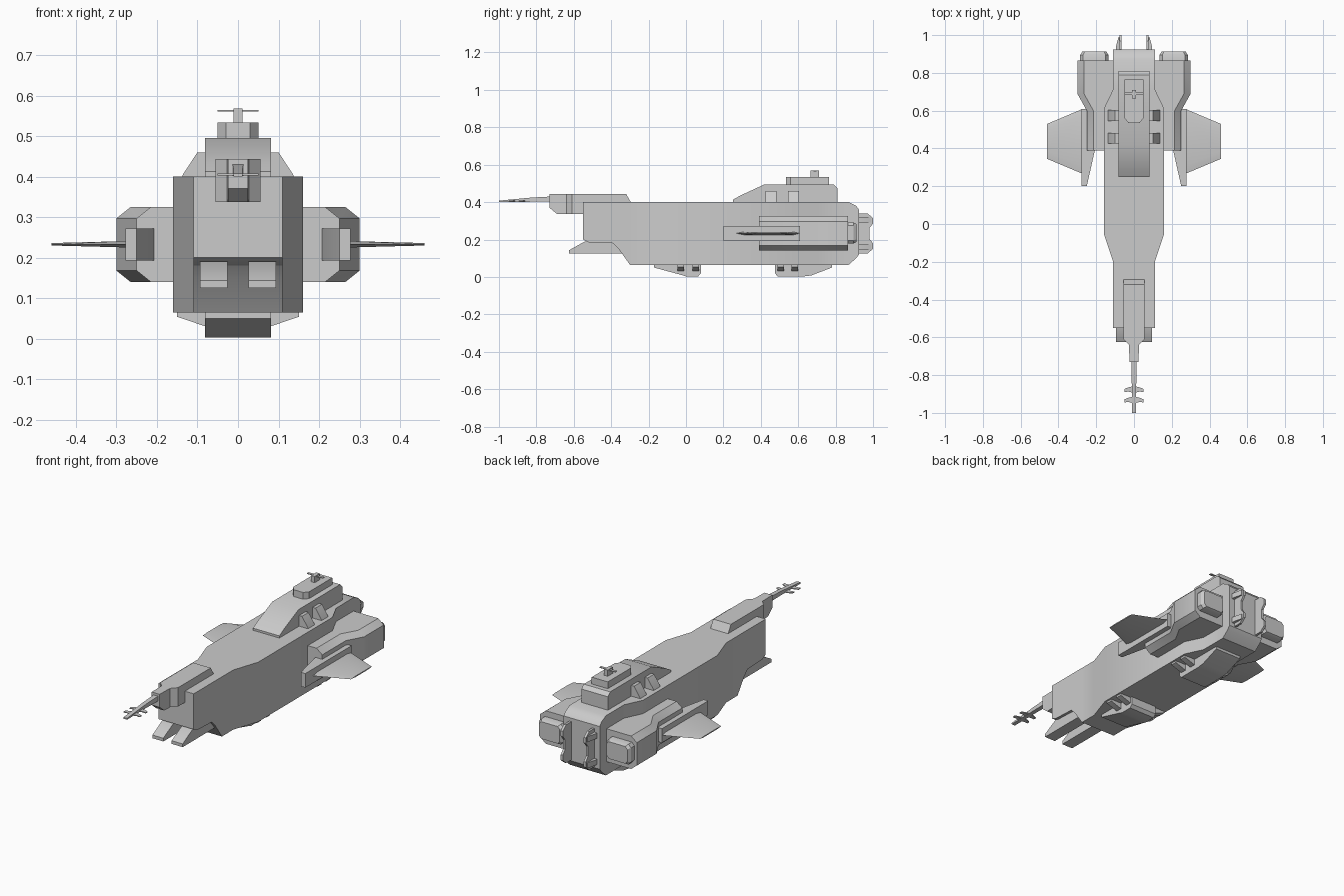
import bpy, bmesh, math

if "Cube" in bpy.data.objects:
    bpy.data.objects.remove(bpy.data.objects["Cube"])


def finish(name, bm, mirror=False):
    bmesh.ops.recalc_face_normals(bm, faces=bm.faces)
    me = bpy.data.meshes.new(name)
    bm.to_mesh(me)
    bm.free()
    ob = bpy.data.objects.new(name, me)
    bpy.context.collection.objects.link(ob)
    if mirror:
        ob.modifiers.new("mirror", 'MIRROR').use_mirror_merge = False
    bpy.ops.object.select_all(action='DESELECT')
    ob.select_set(True)
    bpy.context.view_layer.objects.active = ob
    bpy.ops.object.shade_smooth_by_angle(angle=math.radians(30))
    return ob


def loft(name, rings, mirror=False):
    """Skin a list of equal-length point rings and cap the ends."""
    bm = bmesh.new()
    vs = [[bm.verts.new(p) for p in r] for r in rings]
    n = len(vs[0])
    for a, b in zip(vs, vs[1:]):
        for i in range(n):
            j = (i + 1) % n
            bm.faces.new((a[i], a[j], b[j], b[i]))
    bm.faces.new(vs[0])
    bm.faces.new(vs[-1])
    return finish(name, bm, mirror)


def rect_loft(name, secs, mirror=False):
    """Sections along y: (y, x0, x1, z0, z1)."""
    return loft(name, [[(x0, y, z0), (x1, y, z0), (x1, y, z1), (x0, y, z1)]
                       for y, x0, x1, z0, z1 in secs], mirror)


def side_profile(name, pts, x0, x1, mirror=False):
    """Extrude a (y, z) outline across x."""
    return loft(name, [[(x, y, z) for y, z in pts] for x in (x0, x1)], mirror)


def plan_profile(name, pts, z0, z1, mirror=False):
    """Extrude an (x, y) outline upward."""
    return loft(name, [[(x, y, z) for x, y in pts] for z in (z0, z1)], mirror)


def front_profile(name, pts, y0, y1, mirror=False):
    """Extrude an (x, z) outline along y."""
    return loft(name, [[(x, y, z) for x, z in pts] for y in (y0, y1)], mirror)


# main hull
rect_loft("hull", [(y, -w, w, a, b) for y, w, a, b in [
    (-0.55, .11, .20, .40), (-0.52, .11, .185, .40), (-0.39, .11, .18, .40),
    (-0.36, .11, .15, .40), (-0.30, .11, .065, .40), (-0.20, .11, .065, .40),
    (-0.05, .16, .065, .40), (0.61, .16, .065, .40), (0.71, .112, .065, .40),
    (0.87, .112, .065, .40), (0.91, .112, .10, .38), (0.925, .112, .12, .36)]])

# nose gun: housing, barrel, muzzle fins
rect_loft("gun_housing", [(y, -w, w, a, b) for y, w, a, b in [
    (-0.73, .025, .37, .443), (-0.69, .025, .337, .443), (-0.64, .027, .337, .443),
    (-0.61, .055, .337, .443), (-0.32, .055, .337, .443), (-0.295, .055, .337, .40)]])
rect_loft("gun_barrel", [(-1.0, -.011, .011, .40, .408), (-0.83, -.012, .012, .402, .424),
                         (-0.72, -.014, .014, .402, .43)])
for i, y in enumerate((-0.93, -0.875)):
    plan_profile(f"muzzle_fin_{i}", [(.01, y - .017), (.03, y - .012), (.05, y - .015),
                                     (.05, y + .002), (.03, y + .01), (.01, y + .015)],
                 .403, .408, True)

# chin prongs
side_profile("chin_prong", [(-.625, .125), (-.625, .143), (-.54, .19), (-.36, .19), (-.33, .125)],
             .026, .094, True)

# bridge superstructure, turret block and antenna
side_profile("bridge", [(.25, .39), (.25, .412), (.29, .435), (.42, .495), (.79, .495),
                        (.81, .475), (.81, .39)], -.082, .082)
plan_profile("bridge_turret", [(-.05, .56), (-.03, .535), (.03, .535), (.05, .56),
                               (.05, .765), (-.05, .765)], .49, .533)
rect_loft("antenna_post", [(.665, -.011, .011, .53, .568), (.71, -.011, .011, .53, .568)])
rect_loft("antenna_bar", [(.682, -.05, .05, .56, .564), (.697, -.05, .05, .56, .564)])
for i, y in enumerate((.425, .545)):
    front_profile(f"bridge_buttress_{i}", [(.07, .39), (.14, .39), (.136, .405), (.10, .46), (.07, .46)],
                  y, y + .058, True)

# belly pods with side pegs
side_profile("front_belly_pod", [(-.17, .075), (-.17, .05), (-.03, .012), (0, .003), (.065, .003),
                                 (.08, .02), (.08, .075)], -.082, .082)
side_profile("rear_belly_pod", [(.475, .075), (.475, .02), (.49, .003), (.63, .003), (.67, .008),
                                (.78, .05), (.78, .075)], -.082, .082)
for i, y in enumerate((-.045, .035, .49, .565)):
    front_profile(f"belly_peg_{i}", [(.07, .07), (.07, .03), (.085, .032), (.15, .054), (.15, .07)],
                  y, y + .035, True)

# side engines: chamfered outer section that flares to the rear
loft("engine", [[(.105 + d, y, .14), (x - c, y, .14), (x, y, .14 + c * .8), (x, y, .325 - c * .8),
                 (x - c, y, .325), (.105 + d, y, .325)]
                for y, x, c, d in [(.39, .25, .035, .03), (.60, .25, .035, .03),
                                   (.69, .30, .035, 0), (.865, .30, .035, 0)]], True)

# engine nozzles
loft("engine_nozzle", [[(.21 + sx * w, y, .235 + sz * h) for sx, sz in
                        [(-1, -.7), (-.8, -1), (.8, -1), (1, -.7), (1, .7), (.8, 1), (-.8, 1), (-1, .7)]]
                       for y, w, h in [(.85, .075, .057), (.895, .075, .057), (.912, .064, .048)]], True)

# wing root spikes and wings
plan_profile("wing_root", [(.25, .20), (.278, .20), (.278, .61), (.205, .61), (.205, .40)],
             .193, .272, True)
loft("wing", [[(x, a, .233), (x, a + .04, .233 - t), (x, b - .03, .233 - t), (x, b, .233),
               (x, b - .03, .233 + t), (x, a + .04, .233 + t)]
              for x, a, b, t in [(.27, .265, .61, .008), (.46, .345, .53, .003)]], True)

# rear docking clamps with wedge pegs
side_profile("rear_clamp", [(.90, .125), (.97, .125), (1.0, .15), (1.0, .18), (.98, .205), (.98, .26),
                            (1.0, .285), (1.0, .315), (.97, .34), (.90, .34)], .065, .078, True)
for i, z in enumerate((.143, .29)):
    plan_profile(f"clamp_peg_{i}", [(.07, .91), (.096, .91), (.094, .945), (.082, .99), (.07, .99)],
                 z, z + .03, True)
